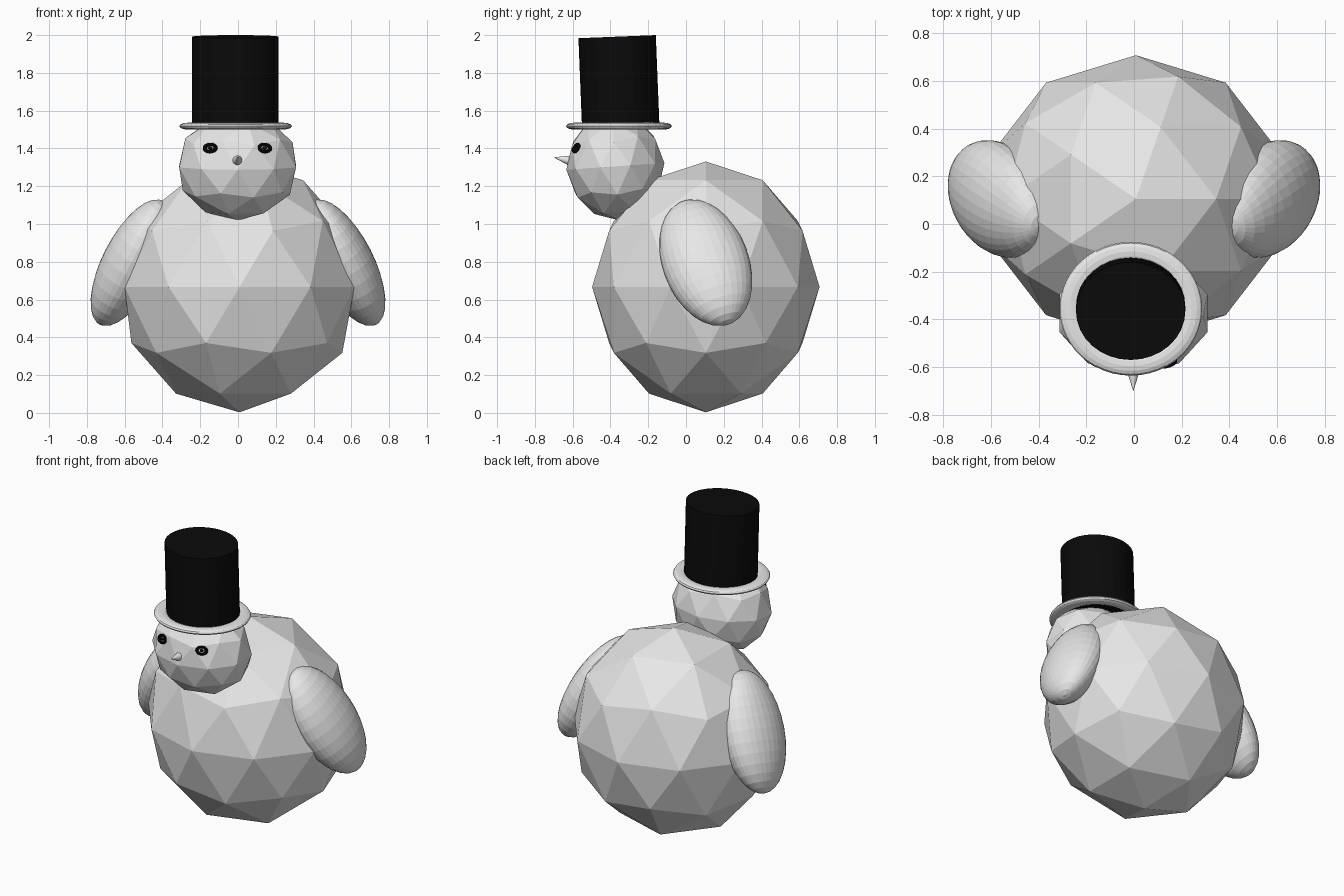
import bpy
from math import radians
from mathutils import Vector

if "Cube" in bpy.data.objects:
    bpy.data.objects.remove(bpy.data.objects["Cube"])


def material(name, colour):
    m = bpy.data.materials.new(name)
    m.diffuse_color = (*colour, 1)
    m.use_nodes = True
    m.node_tree.nodes["Principled BSDF"].inputs["Base Color"].default_value = m.diffuse_color
    return m


GREY = material("pale_grey", (0.8, 0.8, 0.8))
BLACK = material("black", (0.003, 0.003, 0.003))


def finish(name, mat, scale=(1, 1, 1), rot=(0, 0, 0), smooth=False):
    """Name, colour, scale and rotate the primitive just added."""
    ob = bpy.context.object
    ob.name = name
    ob.data.materials.append(mat)
    ob.scale = scale
    ob.rotation_euler = [radians(a) for a in rot]
    if smooth:
        bpy.ops.object.shade_smooth_by_angle()
    return ob


def aim(ob, direction):
    """Point the local z axis along a direction, keeping local x level."""
    ob.rotation_euler = Vector(direction).to_track_quat('Z', 'Y').to_euler()


ops = bpy.ops.mesh

# Faceted body and head
ops.primitive_ico_sphere_add(subdivisions=2, radius=1, location=(0.008, 0.105, 0.667))
finish("body", GREY, (0.64, 0.602, 0.664))
ops.primitive_ico_sphere_add(subdivisions=2, radius=1, location=(-0.002, -0.374, 1.305))
finish("head", GREY, (0.325, 0.26, 0.286), (4, 0, 0))

# Leaning oval wings, one on each side
for side, name in ((1, "right_wing"), (-1, "left_wing")):
    ops.primitive_uv_sphere_add(segments=32, ring_count=16, radius=1,
                                location=(side * 0.565, 0.105, 0.795))
    finish(name, GREY, (0.153, 0.229, 0.379), (17.7, -27 * side, 0))

# Hat: rounded brim ring and a slightly tilted crown
ops.primitive_torus_add(major_segments=48, minor_segments=12, major_radius=0.255,
                        minor_radius=0.043, location=(-0.013, -0.355, 1.518))
finish("hat_brim", GREY, (1, 0.94, 0.42))
ops.primitive_cylinder_add(vertices=32, radius=1, depth=0.48,
                           location=(-0.014, -0.355, 1.752))
finish("hat_crown", BLACK, (0.229, 0.205, 1), (2.3, 0, 0))

# Pointed beak
ops.primitive_cone_add(vertices=32, radius1=0.037, radius2=0, depth=0.12,
                       location=(-0.003, -0.642, 1.341))
aim(finish("beak", GREY), (0, -1, 0.2))

# Eyes: dark ring with a small pupil
for side, name in ((1, "right"), (-1, "left")):
    spot = (side * 0.144 - 0.003, -0.582, 1.402)
    facing = (side * 0.25, -0.85, 0.48)
    ops.primitive_torus_add(major_segments=32, minor_segments=10, major_radius=0.03,
                            minor_radius=0.011, location=spot)
    aim(finish(name + "_eye_ring", BLACK, (1, 0.72, 1)), facing)
    ops.primitive_uv_sphere_add(segments=16, ring_count=8, radius=0.012, location=spot)
    aim(finish(name + "_pupil", BLACK, (1, 0.8, 0.8)), facing)
